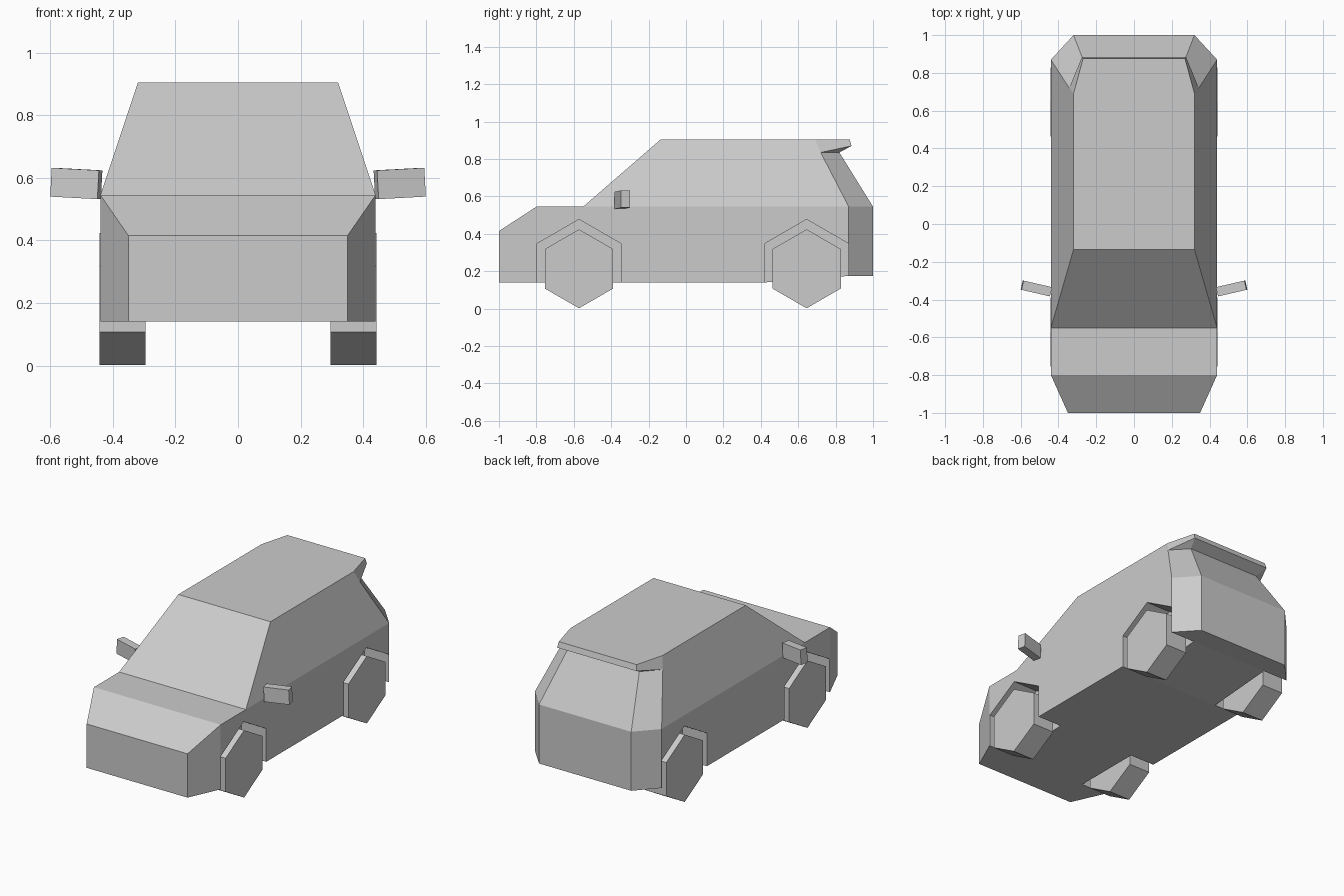
import bpy, bmesh
from math import radians, sin, cos
from mathutils import Matrix

cube = bpy.data.objects.get("Cube")
if cube:
    bpy.data.objects.remove(cube)

grey = bpy.data.materials.new("plain_grey")
grey.use_nodes = True
colour = (0.6, 0.6, 0.6, 1)
grey.diffuse_color = colour
grey.node_tree.nodes["Principled BSDF"].inputs["Base Color"].default_value = colour


def add_object(name, bm):
    bmesh.ops.recalc_face_normals(bm, faces=bm.faces)
    mesh = bpy.data.meshes.new(name)
    bm.to_mesh(mesh)
    bm.free()
    mesh.materials.append(grey)
    obj = bpy.data.objects.new(name, mesh)
    bpy.context.collection.objects.link(obj)
    return obj


def hex_prism(name, side, x_in, x_out, y, z, radius):
    """Six-sided prism along x with a corner pointing up."""
    bm = bmesh.new()
    ring = [bm.verts.new((side * x_in, y + radius * sin(radians(60 * i)),
                          z + radius * cos(radians(60 * i)))) for i in range(6)]
    face = bm.faces.new(ring)
    out = bmesh.ops.extrude_face_region(bm, geom=[face])["geom"]
    verts = [v for v in out if isinstance(v, bmesh.types.BMVert)]
    bmesh.ops.translate(bm, verts=verts, vec=(side * (x_out - x_in), 0, 0))
    return add_object(name, bm)


# Body shell: corner points of the left half, mirrored to the right
corners = {
    "nose_low": (.35, -1, .14), "nose_top": (.35, -1, .415),
    "wing_low": (.44, -.8, .14), "wing_top": (.44, -.8, .545),
    "cowl": (.44, -.55, .545), "roof_front": (.32, -.135, .905),
    "roof_rear": (.32, .69, .905), "lip_top": (.27, .875, .905),
    "lip_low": (.275, .885, .87), "pillar_top": (.343, .72, .835),
    "glass_top": (.25, .82, .835), "belt": (.44, .87, .545),
    "tail_belt": (.32, 1, .545), "tail_low": (.32, 1, .175),
    "corner_low": (.44, .87, .175), "sill": (.44, .42, .14),
}
# Strips spanning the car, running in a loop from nose over roof to floor
loop = ["nose_low", "nose_top", "wing_top", "cowl", "roof_front", "roof_rear",
        "lip_top", "lip_low", "glass_top", "tail_belt", "tail_low",
        "corner_low", "sill", "wing_low"]
# Panels on each flank
flanks = [
    "nose_low wing_low wing_top nose_top",
    "wing_low sill corner_low belt cowl wing_top",
    "cowl belt pillar_top roof_rear roof_front",
    "belt tail_belt glass_top pillar_top",
    "corner_low tail_low tail_belt belt",
    "roof_rear pillar_top lip_low lip_top",
    "pillar_top glass_top lip_low",
]
bm = bmesh.new()
left = {k: bm.verts.new(p) for k, p in corners.items()}
right = {k: bm.verts.new((-p[0], p[1], p[2])) for k, p in corners.items()}
for a, b in zip(loop, loop[1:] + loop[:1]):
    bm.faces.new((left[a], left[b], right[b], right[a]))
for panel in flanks:
    for half in (left, right):
        bm.faces.new([half[k] for k in panel.split()])
body = add_object("body", bm)

for side, label in ((1, "left"), (-1, "right")):
    # Wheels and the arches cut for them
    for end, y in (("front", -.572), ("rear", .645)):
        hex_prism(f"{end}_{label}_wheel", side, .295, .443, y, .213, .211)
        cutter = hex_prism(f"{end}_{label}_arch_cutter", side, .27, .6, y, .219, .258)
        cutter.hide_render = True
        cutter.hide_set(True)
        cutter.display_type = "WIRE"
        cut = body.modifiers.new(f"{end}_{label}_arch", "BOOLEAN")
        cut.operation = "DIFFERENCE"
        cut.solver = "EXACT"
        cut.object = cutter

    # Door mirrors, swept back and tilted up a little
    bm = bmesh.new()
    bmesh.ops.create_cube(bm, size=1, matrix=Matrix.Diagonal((.155, .05, .092, 1)))
    bm.transform(Matrix.Translation((side * .517, -.341, .582))
                 @ Matrix.Rotation(side * radians(13), 4, "Z")
                 @ Matrix.Rotation(side * radians(-3), 4, "Y"))
    add_object(f"{label}_mirror", bm)
